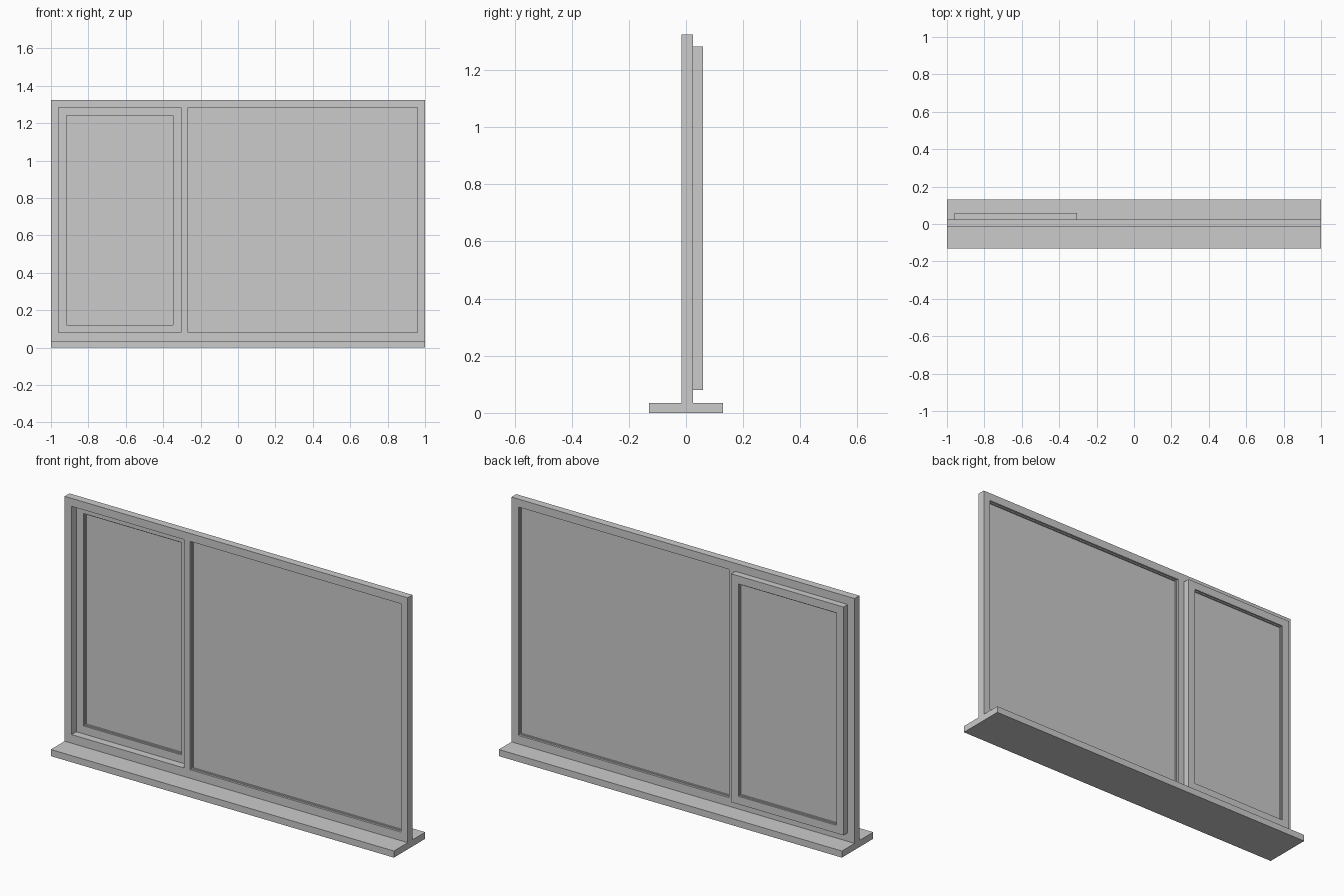
import bpy
import bmesh

cube = bpy.data.objects.get("Cube")
if cube:
    bpy.data.objects.remove(cube, do_unlink=True)

# One plain grey for the whole window
grey = bpy.data.materials.new("light_grey")
grey.use_nodes = True
colour = (0.6, 0.6, 0.6, 1)
grey.diffuse_color = colour
grey.node_tree.nodes["Principled BSDF"].inputs["Base Color"].default_value = colour


def finish(name, bm):
    mesh = bpy.data.meshes.new(name)
    bmesh.ops.recalc_face_normals(bm, faces=bm.faces)
    bm.to_mesh(mesh)
    bm.free()
    mesh.materials.append(grey)
    obj = bpy.data.objects.new(name, mesh)
    bpy.context.collection.objects.link(obj)
    return obj


def box(name, x, y, z):
    bm = bmesh.new()
    for v in bmesh.ops.create_cube(bm, size=1)["verts"]:
        v.co = [lo + (c + 0.5) * (hi - lo) for c, (lo, hi) in zip(v.co, (x, y, z))]
    return finish(name, bm)


def panel(name, xs, zs, y, holes):
    """Slab cut into a grid by xs and zs, leaving the hole cells open."""
    bm = bmesh.new()
    grid = [[bm.verts.new((px, y[0], pz)) for pz in zs] for px in xs]
    for i in range(len(xs) - 1):
        for j in range(len(zs) - 1):
            if (i, j) not in holes:
                bm.faces.new((grid[i][j], grid[i + 1][j],
                              grid[i + 1][j + 1], grid[i][j + 1]))
    front = list(bm.faces)
    extruded = bmesh.ops.extrude_face_region(bm, geom=front, use_keep_orig=True)["geom"]
    for v in extruded:
        if isinstance(v, bmesh.types.BMVert):
            v.co.y = y[1]
    bmesh.ops.dissolve_limit(bm, angle_limit=0.01, verts=bm.verts, edges=bm.edges)
    return finish(name, bm)


def ring(name, x, z, y, width):
    return panel(name, (x[0], x[0] + width, x[1] - width, x[1]),
                 (z[0], z[0] + width, z[1] - width, z[1]), y, {(1, 1)})


def glazing(name, x, z, mid):
    """Thin pane held by a narrow bead in the middle of its frame."""
    ring(name + "_bead", x, z, (mid - 0.009, mid + 0.009), 0.006)
    box(name + "_glass", x, (mid - 0.002, mid + 0.002), z)


# Sill
box("sill", (-1, 1), (-0.13, 0.13), (0, 0.035))

# Main frame with a narrow and a wide opening
panel("outer_frame", (-1, -0.96, -0.305, -0.268, 0.96, 1),
      (0.035, 0.08, 1.283, 1.325), (-0.015, 0.025), {(1, 1), (3, 1)})
glazing("fixed", (-0.268, 0.96), (0.08, 1.283), 0.005)

# Opening sash mounted behind the narrow opening
ring("sash_frame", (-0.96, -0.305), (0.08, 1.283), (0.025, 0.06), 0.042)
glazing("sash", (-0.918, -0.347), (0.122, 1.241), 0.0425)
